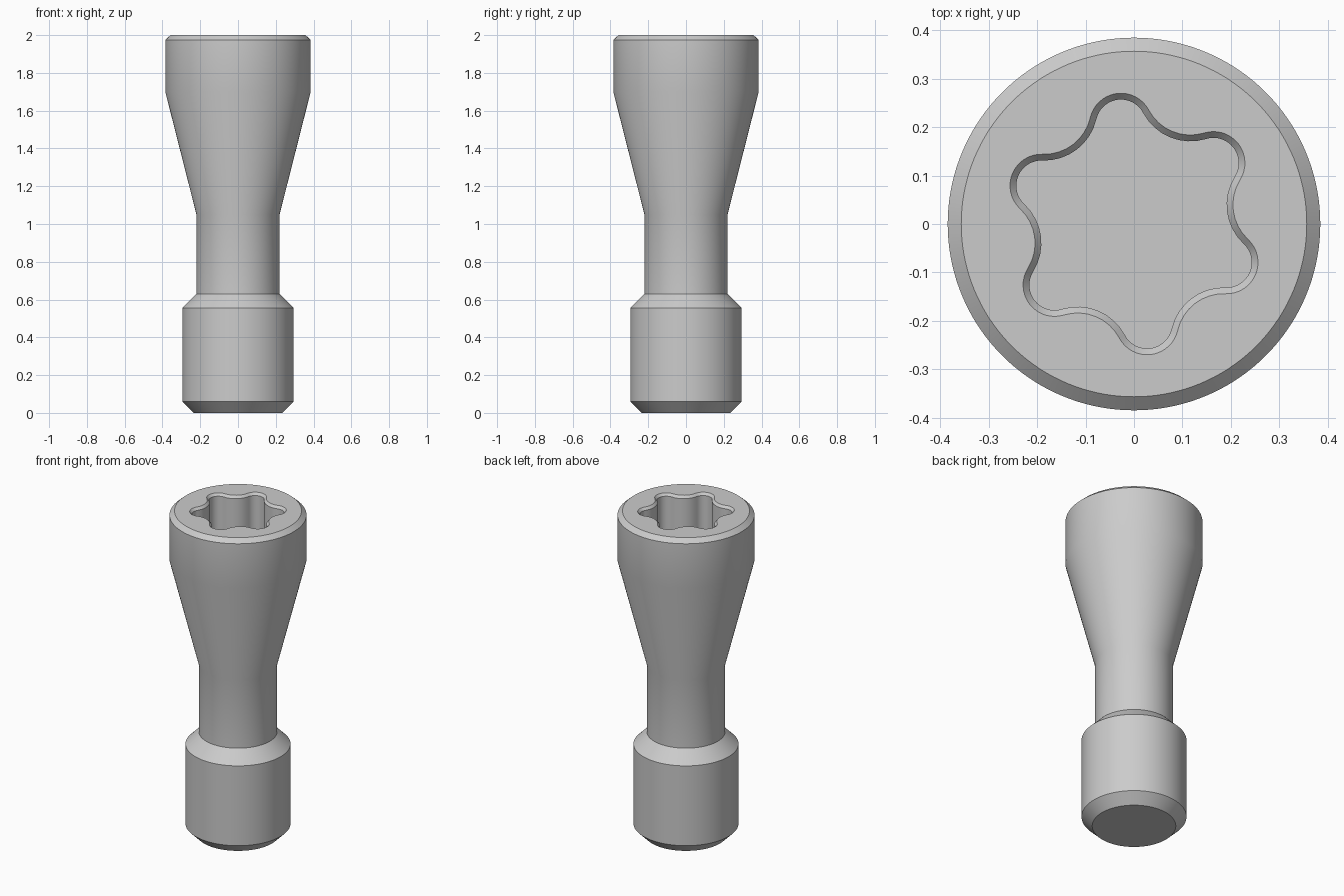
import bpy, bmesh
from math import sin, cos, pi, sqrt, atan2, radians

cube = bpy.data.objects.get("Cube")
if cube:
    bpy.data.objects.remove(cube, do_unlink=True)

LOBES, LOBE_STEPS, VALLEY_STEPS = 6, 16, 8
STEPS = LOBE_STEPS + VALLEY_STEPS
PITCH = 2 * pi / LOBES
PHASE = radians(97.5)


def circle(radius, z):
    """Ring of points, in step with the socket outline."""
    return [(radius * cos(t), radius * sin(t), z) for t in
            (PHASE + (i - LOBE_STEPS / 2) * PITCH / STEPS for i in range(LOBES * STEPS))]


def socket_outline(inset, z, centre=0.207, lobe=0.065, valley=0.207):
    """Six-lobed outline of tangent arcs, shrunk by an inset."""
    h = cos(PITCH / 2)
    hollow = ((centre**2 + valley**2 - 2 * h * centre * valley - lobe**2)
              / (2 * lobe + 2 * h * centre - 2 * valley))
    far = valley + hollow
    phi = atan2(far * sin(PITCH / 2), far * h - centre)
    half = phi - PITCH / 2
    points = []

    def arc(direction, distance, radius, start, end, steps):
        for i in range(steps):
            t = direction + start + (end - start) * i / steps
            points.append((distance * cos(direction) + radius * cos(t),
                           distance * sin(direction) + radius * sin(t), z))

    for k in range(LOBES):
        a = PHASE + k * PITCH
        arc(a, centre, lobe - inset, -phi, phi, LOBE_STEPS)
        arc(a + PITCH / 2, far, hollow + inset, pi + half, pi - half, VALLEY_STEPS)
    return points


# Turned outside, from the foot up to the rim, then down into the socket
profile = [(0.235, 0), (0.295, 0.06), (0.295, 0.555), (0.22, 0.63),
           (0.22, 1.05), (0.385, 1.7), (0.385, 1.975), (0.357, 2)]
rings = [circle(r, z) for r, z in profile]
rings += [socket_outline(0, 2), socket_outline(0.013, 1.985), socket_outline(0.013, 1.65)]

bm = bmesh.new()
loops = [[bm.verts.new(p) for p in ring] for ring in rings]
for low, high in zip(loops, loops[1:]):
    for i in range(len(low)):
        j = (i + 1) % len(low)
        bm.faces.new((low[i], low[j], high[j], high[i]))
bm.faces.new(reversed(loops[0]))    # foot
bm.faces.new(loops[-1])             # socket floor

mesh = bpy.data.meshes.new("bolt_body")
bm.to_mesh(mesh)
bm.free()
body = bpy.data.objects.new("bolt_body", mesh)
bpy.context.collection.objects.link(body)

# Plain grey metal
grey = bpy.data.materials.new("plain_grey")
grey.use_nodes = True
colour = (0.6, 0.6, 0.6, 1)
grey.diffuse_color = colour
grey.node_tree.nodes["Principled BSDF"].inputs["Base Color"].default_value = colour
mesh.materials.append(grey)

bpy.ops.object.select_all(action='DESELECT')
body.select_set(True)
bpy.context.view_layer.objects.active = body
bpy.ops.object.shade_smooth_by_angle(angle=radians(30))
